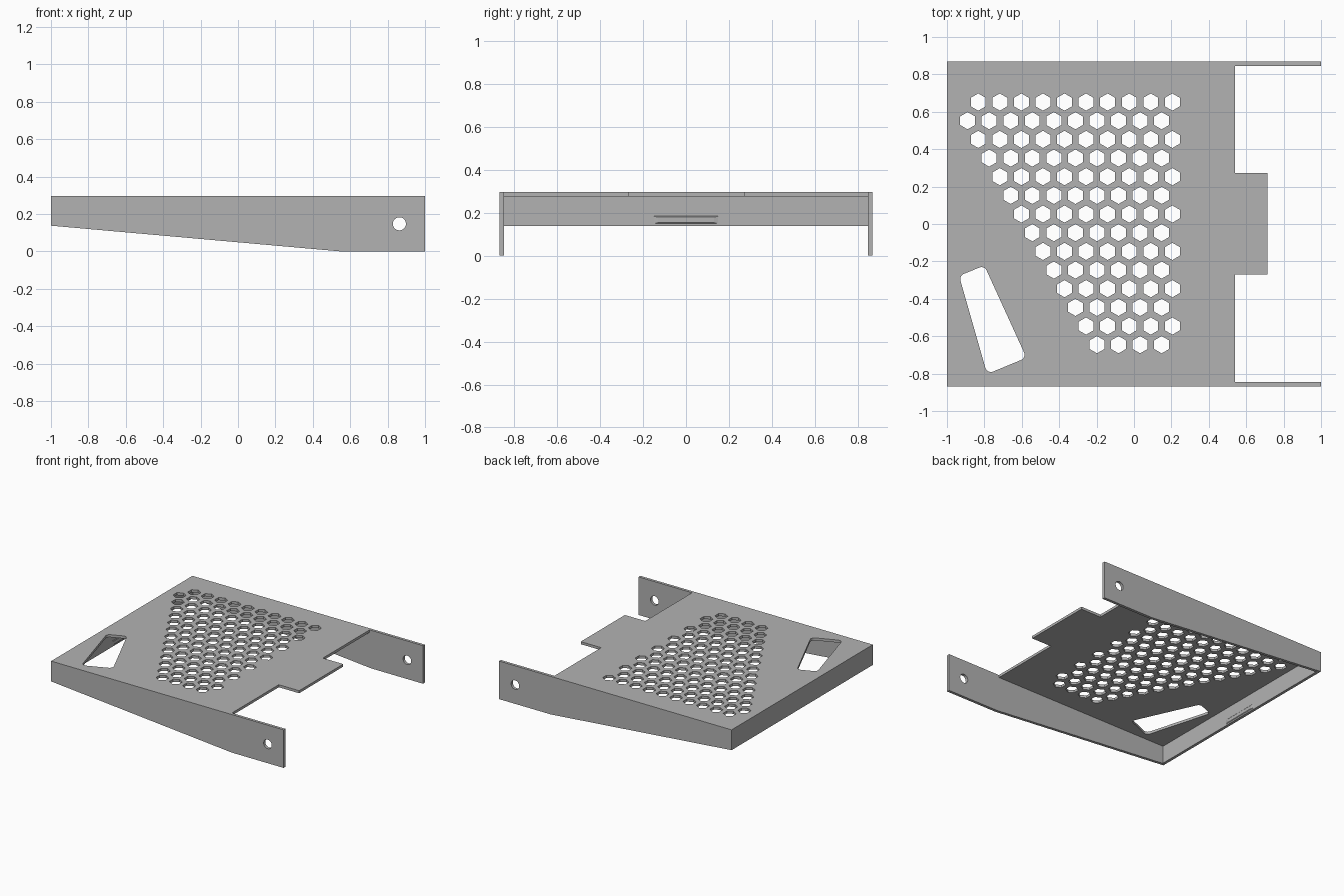
import bpy
import math
from mathutils import Vector, Matrix

cube = bpy.data.objects.get("Cube")
if cube:
    bpy.data.objects.remove(cube, do_unlink=True)

steel = bpy.data.materials.new("grey_steel")
steel.use_nodes = True
GREY = (0.45, 0.45, 0.45, 1)
steel.diffuse_color = GREY
steel.node_tree.nodes["Principled BSDF"].inputs["Base Color"].default_value = GREY

TOP, SHEET, HALF = 0.296, 0.02, 0.868   # top height, sheet thickness, half width
WALL = 0.022


def ring(cx, cy, r, n):
    """Regular polygon with a vertex pointing up."""
    return [(cx + r * math.sin(math.tau * i / n), cy + r * math.cos(math.tau * i / n))
            for i in range(n)]


def rounded(corners, r, steps=6):
    """Polygon with every corner filleted to radius r."""
    out = []
    for i, c in enumerate(corners):
        c = Vector(c)
        a = (Vector(corners[i - 1]) - c).normalized()
        b = (Vector(corners[(i + 1) % len(corners)]) - c).normalized()
        half = a.angle(b) / 2
        centre = c + (a + b).normalized() * r / math.sin(half)
        start = c + a * r / math.tan(half) - centre
        end = c + b * r / math.tan(half) - centre
        sweep = start.angle_signed(end)
        for k in range(steps + 1):
            p = centre + Matrix.Rotation(-sweep * k / steps, 2) @ start
            out.append(tuple(p))
    return out


def sheet(name, loops, thickness, matrix):
    """Flat sheet: first loop is the outline, the others are holes."""
    curve = bpy.data.curves.new(name, "CURVE")
    curve.dimensions = "2D"
    curve.fill_mode = "BOTH"
    curve.extrude = thickness / 2
    for loop in loops:
        spline = curve.splines.new("POLY")
        spline.points.add(len(loop) - 1)
        for point, (x, y) in zip(spline.points, loop):
            point.co = (x, y, 0, 1)
        spline.use_cyclic_u = True
    obj = bpy.data.objects.new(name, curve)
    bpy.context.collection.objects.link(obj)
    obj.matrix_world = matrix
    bpy.ops.object.select_all(action="DESELECT")
    obj.select_set(True)
    bpy.context.view_layer.objects.active = obj
    bpy.ops.object.convert(target="MESH")
    obj = bpy.context.object
    obj.data.materials.clear()
    obj.data.materials.append(steel)
    obj.data.name = name
    bpy.ops.object.shade_smooth_by_angle(angle=math.radians(30))
    return obj


# Top plate with rear tongue, hexagon vents and a tapered slot
inner = HALF - WALL
outline = [(-1, -inner), (0.54, -inner), (0.54, -0.27), (0.715, -0.27),
           (0.715, 0.272), (0.54, 0.272), (0.54, inner), (-1, inner)]
vents = []
for row in range(14):
    count = min(10, 10 - (row - 1) // 2)
    last_x = 0.205 if row % 2 == 0 else 0.148
    for k in range(count):
        vents.append(ring(last_x - k * 0.1153, 0.652 - row * 0.0998, 0.046, 6))
slot = rounded([(-0.935, -0.277), (-0.8, -0.222), (-0.575, -0.715), (-0.785, -0.802)], 0.03)
sheet("top_plate", [outline, slot] + vents, SHEET,
      Matrix.Translation((0, 0, TOP - SHEET / 2)))

# Side walls with pivot holes
upright = Matrix.Rotation(math.pi / 2, 4, "X")
profile = [(-1, 0.138), (0.555, 0), (1, 0), (1, TOP), (-1, TOP)]
pivot = ring(0.863, 0.148, 0.035, 32)
for name, side in (("front_wall", -1), ("back_wall", 1)):
    sheet(name, [profile, pivot], WALL,
          Matrix.Translation((0, side * (HALF - WALL / 2), 0)) @ upright)

# End wall closing the low end
z0, z1 = 0.138, TOP - SHEET
sheet("end_wall", [[(-1, -inner), (-1 + WALL, -inner), (-1 + WALL, inner), (-1, inner)]],
      z1 - z0, Matrix.Translation((0, 0, (z0 + z1) / 2)))

# Shallow raised pad on the inside of the end wall
bpy.ops.mesh.primitive_cube_add(size=1, location=(-1 + WALL, 0, 0.166))
pad = bpy.context.object
pad.name = "end_wall_pad"
for v in pad.data.vertices:
    outer = v.co.x > 0
    v.co = (v.co.x * 0.008, v.co.y * (0.26 if outer else 0.34),
            v.co.z * (0.025 if outer else 0.045))
pad.data.materials.append(steel)
